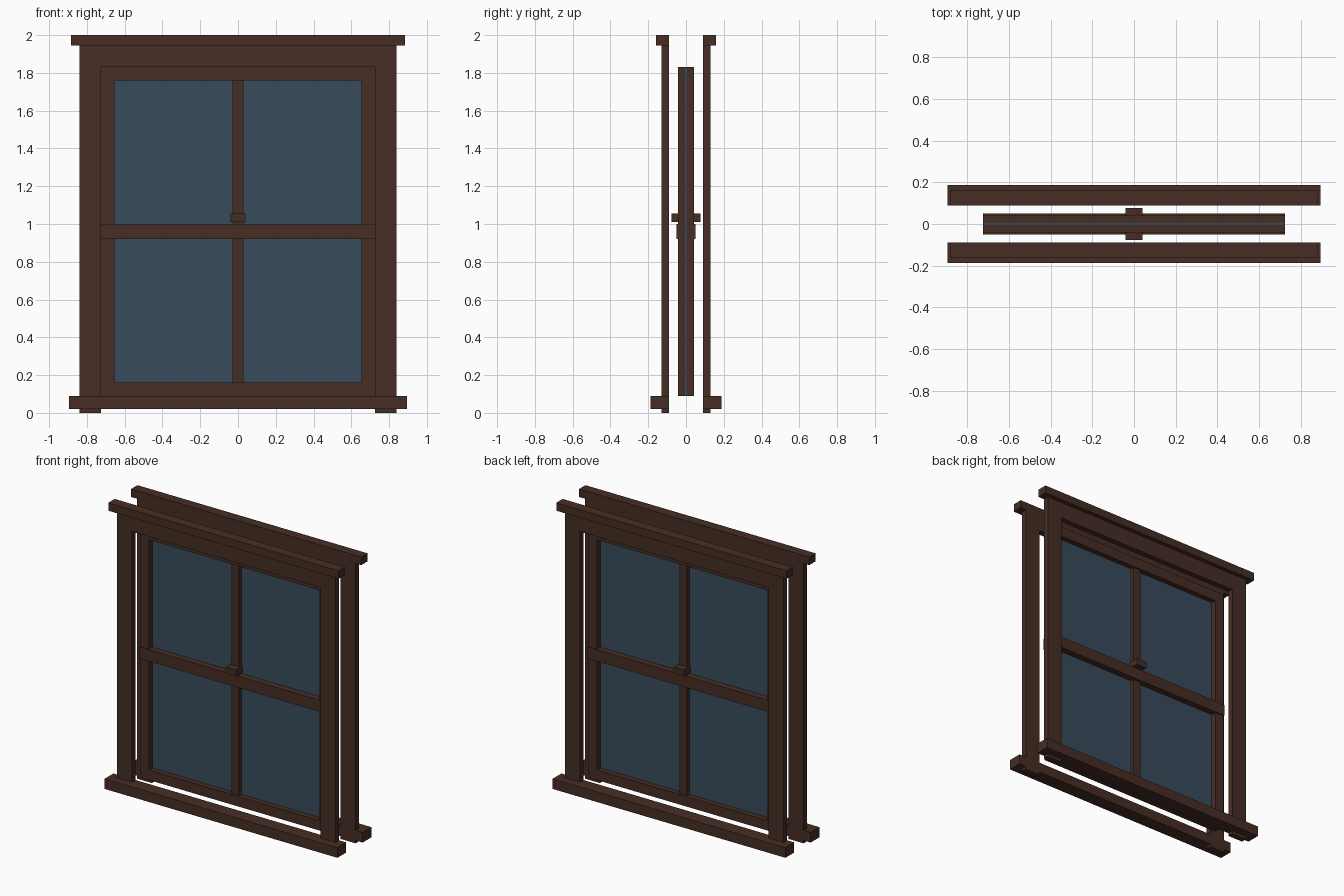
import bpy

cube = bpy.data.objects.get("Cube")
if cube:
    bpy.data.objects.remove(cube, do_unlink=True)


def material(name, rgb):
    m = bpy.data.materials.new(name)
    m.use_nodes = True
    m.diffuse_color = (*rgb, 1)
    bsdf = next(n for n in m.node_tree.nodes if n.type == 'BSDF_PRINCIPLED')
    bsdf.inputs["Base Color"].default_value = (*rgb, 1)
    bsdf.inputs["Roughness"].default_value = 0.8
    return m


wood = material("dark brown wood", (0.061, 0.027, 0.018))
blue = material("blue grey glass", (0.040, 0.070, 0.105))


def box(name, x, y, z, mat=wood):
    """Box from (low, high) ranges on each axis."""
    bpy.ops.mesh.primitive_cube_add(size=1)
    ob = bpy.context.object
    ob.name = name
    for v in ob.data.vertices:
        v.co = [(r[0] + r[1]) / 2 + c * (r[1] - r[0]) for r, c in zip((x, y, z), v.co)]
    ob.data.materials.append(mat)
    return ob


def both(a):
    return (-a, a)


# Trim around the opening, on the front and back of the wall
INNER, OUTER, BACK, FACE = 0.725, 0.84, 0.09, 0.13
for side, s in (("front", -1), ("back", 1)):
    def depth(d):
        return tuple(sorted((s * BACK, s * d)))
    for hand, h in (("left", 1), ("right", -1)):
        box(f"{side}_{hand}_casing", sorted((h * INNER, h * OUTER)), depth(FACE), (0, 1.83))
    box(f"{side}_head_casing", both(OUTER), depth(FACE), (1.83, 1.945))
    box(f"{side}_head_cap", both(0.885), depth(0.16), (1.945, 2.0))
    box(f"{side}_sill", both(0.895), depth(0.187), (0.02, 0.09))

# Sash frame
SASH = both(0.042)
for hand, h in (("left", 1), ("right", -1)):
    box(f"{hand}_stile", sorted((h * 0.655, h * INNER)), SASH, (0.09, 1.83))
box("top_rail", both(0.655), SASH, (1.76, 1.83))
box("bottom_rail", both(0.655), SASH, (0.09, 0.16))
box("meeting_rail", both(INNER), both(0.05), (0.92, 1.0))

# Vertical glazing bars and the latch
box("lower_glazing_bar", both(0.03), both(0.03), (0.16, 0.92))
box("upper_glazing_bar", both(0.03), both(0.03), (1.0, 1.76))
box("latch", both(0.04), both(0.078), (1.01, 1.055))

# Glass sheet, its edge just showing round the sash
box("glass", both(INNER + 0.001), both(0.005), (0.089, 1.831), blue)
